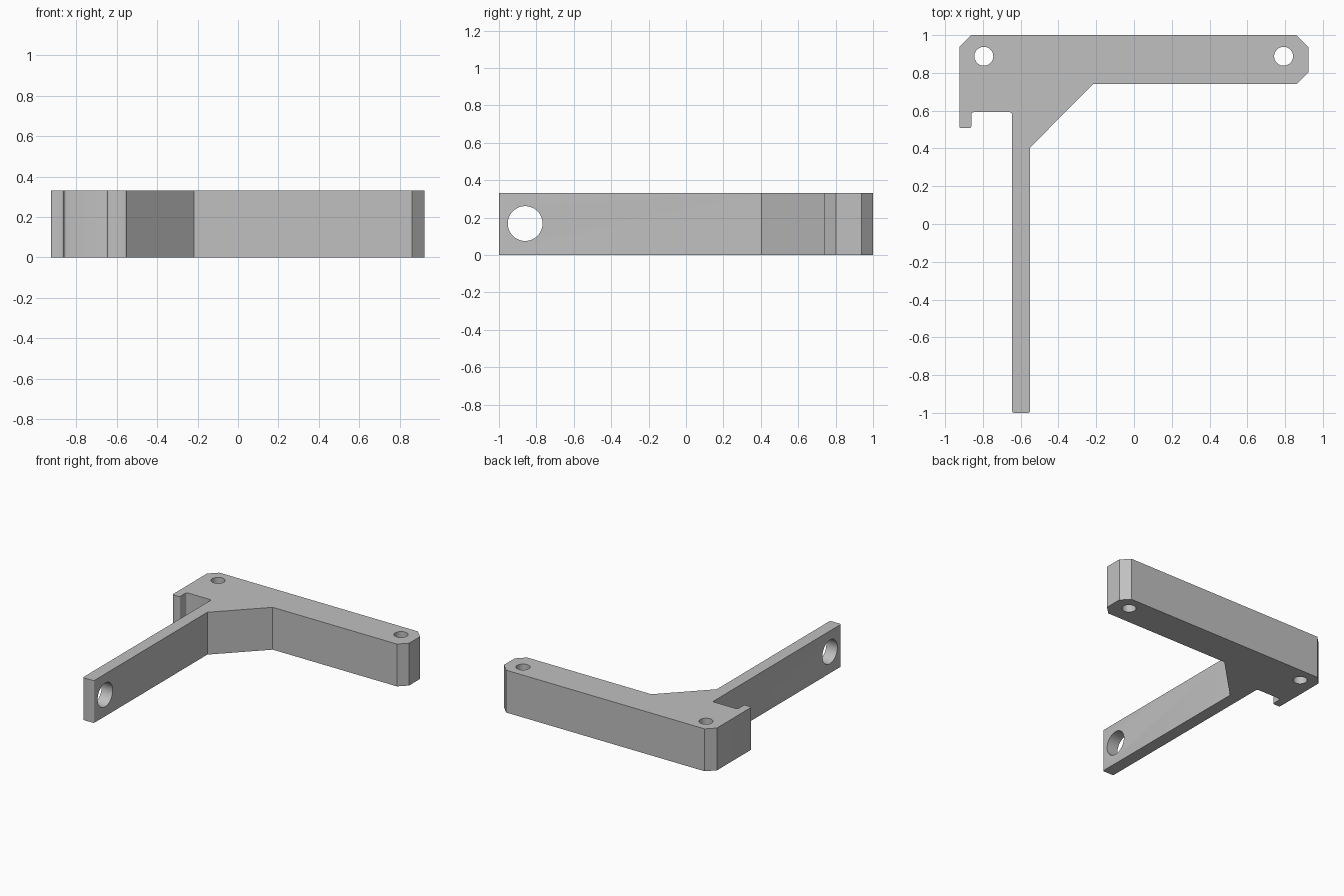
import bpy
import bmesh
import math
from mathutils import Vector, Matrix

HEIGHT = 0.332
FILLET = 0.012

cube = bpy.data.objects.get("Cube")
if cube:
    bpy.data.objects.remove(cube, do_unlink=True)

grey = bpy.data.materials.new("plain grey")
grey.use_nodes = True
colour = (0.53, 0.53, 0.53, 1)
grey.diffuse_color = colour
grey.node_tree.nodes["Principled BSDF"].inputs["Base Color"].default_value = colour


def rounded(points):
    """Replace each flagged corner with a small arc."""
    out = []
    for i, (x, y, is_round) in enumerate(points):
        corner = Vector((x, y))
        if not is_round:
            out.append(corner)
            continue
        before = Vector(points[i - 1][:2])
        after = Vector(points[(i + 1) % len(points)][:2])
        a = (before - corner).normalized() * FILLET
        b = (after - corner).normalized() * FILLET
        for step in range(5):
            t = step / 4 * math.pi / 2
            out.append(corner + a * (1 - math.sin(t)) + b * (1 - math.cos(t)))
    return out


def new_object(name, bm):
    bmesh.ops.recalc_face_normals(bm, faces=bm.faces)
    mesh = bpy.data.meshes.new(name)
    bm.to_mesh(mesh)
    bm.free()
    mesh.materials.append(grey)
    obj = bpy.data.objects.new(name, mesh)
    bpy.context.collection.objects.link(obj)
    return obj


def drill(target, name, centre, radius, axis):
    """Cut a round through hole with a hidden cylinder."""
    bm = bmesh.new()
    turn = Matrix.Rotation(math.pi / 2, 4, "Y") if axis == "X" else Matrix()
    bmesh.ops.create_cone(bm, cap_ends=True, segments=48, radius1=radius,
                          radius2=radius, depth=0.6,
                          matrix=Matrix.Translation(centre) @ turn)
    cutter = new_object(name, bm)
    cutter.hide_render = True
    cutter.hide_set(True)
    cutter.display_type = "WIRE"
    mod = target.modifiers.new(name, "BOOLEAN")
    mod.operation = "DIFFERENCE"
    mod.solver = "EXACT"
    mod.object = cutter
    return cutter


# Bracket outline: crossbar, gusset, long arm, slot and hook
outline = rounded([
    (-0.862, 1.0, False), (0.86, 1.0, False), (0.923, 0.937, False),
    (0.923, 0.802, False), (0.86, 0.74, False), (-0.217, 0.74, False),
    (-0.55, 0.405, False), (-0.55, -1.0, True), (-0.646, -1.0, True),
    (-0.646, 0.592, True), (-0.861, 0.592, True), (-0.861, 0.507, True),
    (-0.925, 0.507, True), (-0.925, 0.937, False),
])
bm = bmesh.new()
base = bm.faces.new([bm.verts.new((p.x, p.y, 0)) for p in outline])
top = bmesh.ops.extrude_face_region(bm, geom=[base])
bmesh.ops.translate(bm, vec=(0, 0, HEIGHT),
                    verts=[v for v in top["geom"] if isinstance(v, bmesh.types.BMVert)])
bracket = new_object("bracket", bm)

# Two mounting holes in the crossbar and one cross hole near the arm tip
cutters = [
    drill(bracket, "right_mount_hole", (-0.795, 0.888, HEIGHT / 2), 0.05, "Z"),
    drill(bracket, "left_mount_hole", (0.792, 0.888, HEIGHT / 2), 0.05, "Z"),
    drill(bracket, "arm_tip_hole", (-0.598, -0.86, 0.168), 0.093, "X"),
]

# Apply the cuts, then remove the cutters
bpy.context.view_layer.objects.active = bracket
bracket.select_set(True)
for mod in list(bracket.modifiers):
    bpy.ops.object.modifier_apply(modifier=mod.name)
for cutter in cutters:
    bpy.data.objects.remove(cutter, do_unlink=True)
bpy.ops.object.shade_smooth_by_angle(angle=math.radians(30))
